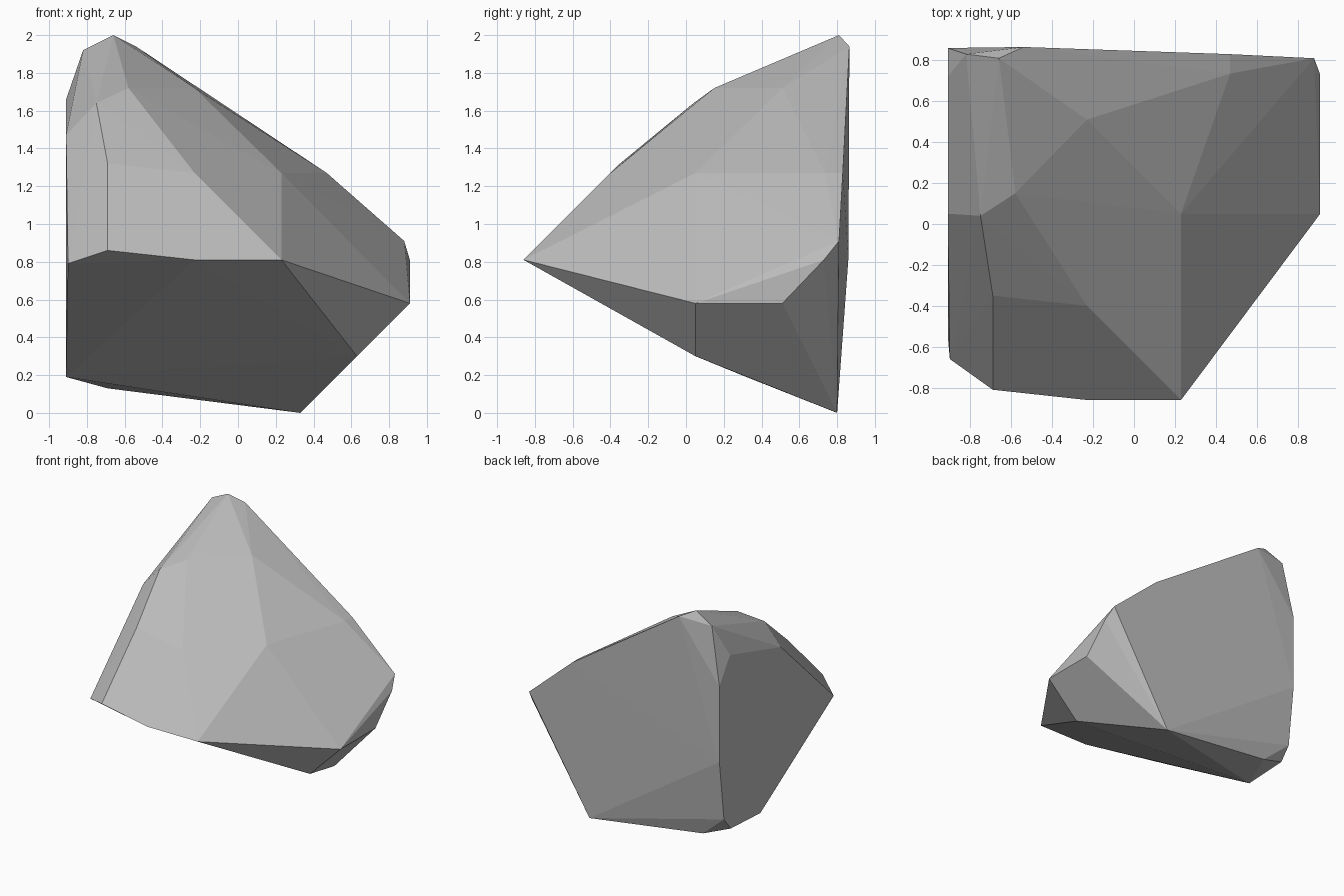
import bpy
import bmesh
import math

# Stone colour
stone = bpy.data.materials.new("stone grey")
stone.diffuse_color = (0.5, 0.5, 0.5, 1.0)

# Corner points of the chipped boulder, grouped by region
peak = [(-0.66, 0.81, 2.0), (-0.82, 0.83, 1.92), (-0.54, 0.865, 1.94)]
upper_slope = [(-0.58, 0.15, 1.72), (-0.23, 0.51, 1.72), (-0.75, 0.04, 1.64),
               (-0.69, -0.35, 1.32), (-0.23, -0.40, 1.27), (0.23, 0.05, 1.27),
               (0.47, 0.735, 1.27), (0.47, 0.83, 1.27)]
left_side = [(-0.91, 0.86, 1.45), (-0.91, 0.72, 1.66), (-0.91, 0.05, 1.47),
             (-0.90, -0.66, 0.79), (-0.91, -0.55, 0.80), (-0.91, 0.32, 0.19),
             (-0.91, 0.71, 0.21), (-0.91, 0.80, 0.32), (-0.91, 0.86, 0.82)]
front_rim = [(-0.69, -0.81, 0.86), (-0.23, -0.86, 0.81), (0.23, -0.86, 0.81),
             (0.29, -0.72, 0.74)]
right_side = [(0.91, 0.05, 0.58), (0.91, 0.51, 0.58), (0.91, 0.73, 0.81),
              (0.88, 0.81, 0.91)]
underside = [(0.63, 0.05, 0.30), (0.33, 0.80, 0.0), (-0.69, 0.76, 0.13)]

# Boulder: wrap the points in a convex skin, then merge coplanar facets
bm = bmesh.new()
for p in peak + upper_slope + left_side + front_rim + right_side + underside:
    bm.verts.new(p)
bmesh.ops.convex_hull(bm, input=bm.verts[:])
bmesh.ops.delete(bm, geom=[v for v in bm.verts if not v.link_faces], context='VERTS')
bmesh.ops.dissolve_limit(bm, angle_limit=math.radians(0.5),
                         verts=bm.verts[:], edges=bm.edges[:])
bmesh.ops.recalc_face_normals(bm, faces=bm.faces[:])

mesh = bpy.data.meshes.new("boulder")
bm.to_mesh(mesh)
bm.free()
mesh.materials.append(stone)
boulder = bpy.data.objects.new("boulder", mesh)
bpy.context.collection.objects.link(boulder)
